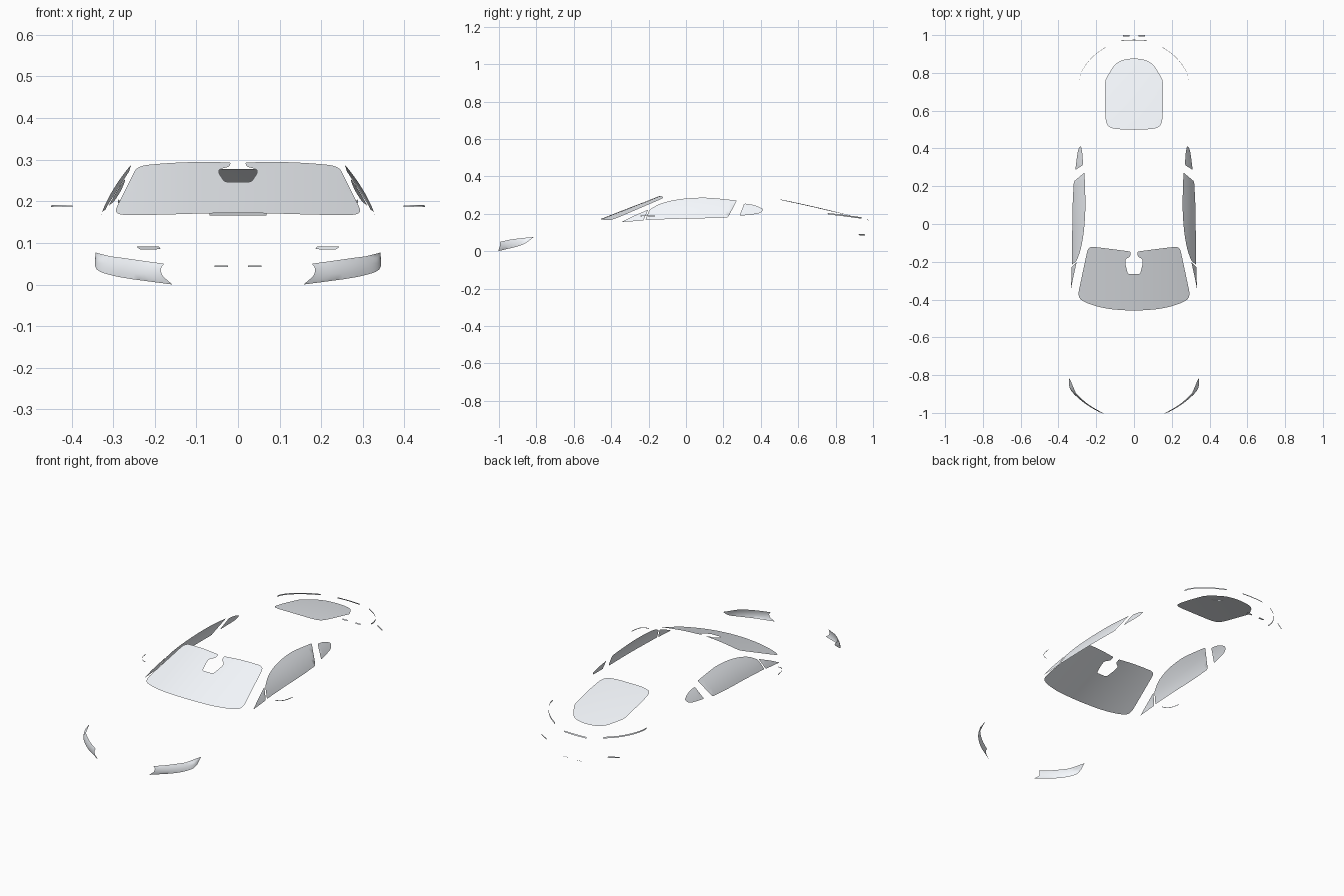
import bpy
from mathutils import Vector
from mathutils.geometry import delaunay_2d_cdt

if "Cube" in bpy.data.objects:
    bpy.data.objects.remove(bpy.data.objects["Cube"])

# Pale glass colour shared by every part
glass = bpy.data.materials.new("pale_glass")
glass.diffuse_color = (.93, .96, 1.0, 1)
glass.use_nodes = True
glass.node_tree.nodes["Principled BSDF"].inputs["Base Color"].default_value = glass.diffuse_color


def fillet(points, n=6):
    """Round each (u, v, radius) corner of a closed outline."""
    out = []
    for i, (u, v, r) in enumerate(points):
        p = Vector((u, v))
        a = Vector(points[i - 1][:2]) - p
        b = Vector(points[(i + 1) % len(points)][:2]) - p
        pa = p + a.normalized() * min(r, a.length * 0.48)
        pb = p + b.normalized() * min(r, b.length * 0.48)
        for k in range(n + 1):
            t = k / n
            out.append(pa * (1 - t) ** 2 + p * 2 * t * (1 - t) + pb * t * t)
    return out


def spline(pts, t):
    """Catmull-Rom point at parameter t (0 .. len-1)."""
    pts = [Vector(p) for p in pts]
    i = max(0, min(int(t), len(pts) - 2))
    f = t - i
    b, c = pts[i], pts[i + 1]
    a = pts[i - 1] if i else b * 2 - c
    d = pts[i + 2] if i + 2 < len(pts) else c * 2 - b
    return 0.5 * (2 * b + (c - a) * f + (2 * a - 5 * b + 4 * c - d) * f * f
                  + (3 * b - a - 3 * c + d) * f ** 3)


def make_object(name, verts, faces, outward, mirror):
    me = bpy.data.meshes.new(name)
    me.from_pydata(verts, [], faces)
    total = sum((p.normal * p.area for p in me.polygons), Vector())
    if total.dot(Vector(outward)) < 0:
        me.flip_normals()
    me.shade_smooth()
    me.materials.append(glass)
    ob = bpy.data.objects.new(name, me)
    bpy.context.collection.objects.link(ob)
    if mirror:
        ob.modifiers.new("mirror", 'MIRROR').use_mirror_merge = False


def panel(name, outline, surface, outward, step=0.025, mirror=False):
    """Fill a flat outline with a fine mesh and bend it onto a surface."""
    ring = fillet(outline)
    lo = [min(p[k] for p in ring) for k in (0, 1)]
    hi = [max(p[k] for p in ring) for k in (0, 1)]
    nu, nv = (max(2, int((hi[k] - lo[k]) / step)) for k in (0, 1))
    inner = [Vector((lo[0] + (hi[0] - lo[0]) * i / nu, lo[1] + (hi[1] - lo[1]) * j / nv))
             for i in range(1, nu) for j in range(1, nv)]
    res = delaunay_2d_cdt(ring + inner, [], [list(range(len(ring)))], 1, 1e-5)
    make_object(name, [surface(p[0], p[1]) for p in res[0]], res[2], outward, mirror)


def strip(name, path, height, outward, mirror=False, depth=0.0, n=20):
    """Thin ribbon following a path; depth leans its top edge along y."""
    verts, faces = [], []
    off = Vector((0, depth / 2, height / 2))
    for i in range(n + 1):
        p = spline(path, i / n * (len(path) - 1))
        verts += [p - off, p + off]
        if i:
            k = 2 * i
            faces.append((k - 2, k, k + 1, k - 1))
    make_object(name, verts, faces, outward, mirror)


# Windscreen with the sensor notch at the top
screen = [(0, -.460, .06), (.15, -.450, .08), (.262, -.416, .05), (.299, -.385, .04),
          (.242, -.118, .03), (.13, -.131, .05), (.018, -.146, .006), (.02, -.172, .01),
          (.046, -.186, .012), (.046, -.212, .02), (.032, -.266, .012), (0, -.266, .01)]
screen += [(-u, v, r) for u, v, r in reversed(screen[1:-1])]
panel("windscreen", screen,
      lambda x, y: (x, y, .171 + .39 * (y + .46) - .33 * x * x), (0, -.4, 1))

# Rear window
rear = [(.10, .501, .05), (.148, .52, .04), (.154, .62, .04), (.153, .762, .02),
        (.105, .842, .03), (.07, .866, .02), (.02, .876, .02)]
panel("rear_window", rear + [(-u, v, r) for u, v, r in reversed(rear)],
      lambda x, y: (x, y, .278 - .2 * (y - .5) - .08 * (y - .5) ** 2 - .15 * x * x), (0, .2, 1))


# Side glass, all on one leaning surface
def side(y, z):
    return (.326 - .58 * (z - .17) - .12 * max(0, y) ** 2 + 2 * (z - .16) * (.285 - z), y, z)


panel("side_window",
      [(-.217, .167, .006), (-.196, .221, .01), (-.14, .256, .05), (-.035, .280, .06),
       (.09, .288, .06), (.18, .281, .05), (.272, .271, .006), (.224, .180, .01),
       (.10, .176, .05), (-.035, .174, .06)], side, (1, 0, .5), .02, True)
panel("front_quarter_window",
      [(-.344, .156, .004), (-.29, .184, .03), (-.203, .222, .005), (-.228, .164, .005)],
      side, (1, 0, .5), .015, True)
panel("rear_quarter_window",
      [(.286, .189, .006), (.311, .255, .008), (.37, .247, .03), (.414, .225, .01),
       (.40, .205, .015), (.37, .198, .03)], side, (1, 0, .5), .015, True)

# Headlights wrapped round the nose corners (u runs along the nose path)
NOSE = [(.348, -.828), (.338, -.874), (.296, -.921), (.238, -.965), (.165, -1.006)]
U = .07


def lamp(u, z):
    p = spline(NOSE, u / U)
    back = 8 * (z - .028) ** 2
    return (p[0] - back * .3, p[1] + back * .8, z)


lamp_outline = [(0, .077, .003), (.4, .052, .02), (1.0, .034, .02), (1.6, .025, .03),
                (2.2, .018, .04), (4.08, .000, .002), (3.75, .022, .008),
                (3.72, .041, .008), (3.82, .050, .003), (2.4, .064, .05)]
panel("headlight", [(u * U, z, r) for u, z, r in lamp_outline], lamp, (.7, -1, 0), .012, True)

# Tail light ribbons
strip("tail_light", [(.288, .758, .2), (.283, .79, .197), (.257, .84, .191),
                     (.21, .893, .184), (.148, .938, .178)], .008, (.5, 1, 0), True, -.002)
strip("centre_brake_light", [(-.068, .971, .169), (0, .974, .169), (.068, .971, .169)],
      .007, (0, 1, 0), False, -.003)

# Rear bumper reflectors and small lower lamps
panel("rear_reflector", [(.186, .085, .002), (.190, .092, .002), (.244, .091, .002),
                         (.235, .084, .004)],
      lambda x, z: (x, .957 - .6 * (x - .187), z), (.5, 1, 0), .01, True)
strip("lower_rear_lamp", [(.024, .996, .044), (.057, .996, .044)], .003, (0, 0, 1), True,
      .008, 2)

# Indicator ribbons on the door mirrors
strip("mirror_indicator", [(.398, -.243, .188), (.425, -.234, .189), (.442, -.208, .189),
                           (.45, -.165, .188)], .004, (1, -1, 0), True)
